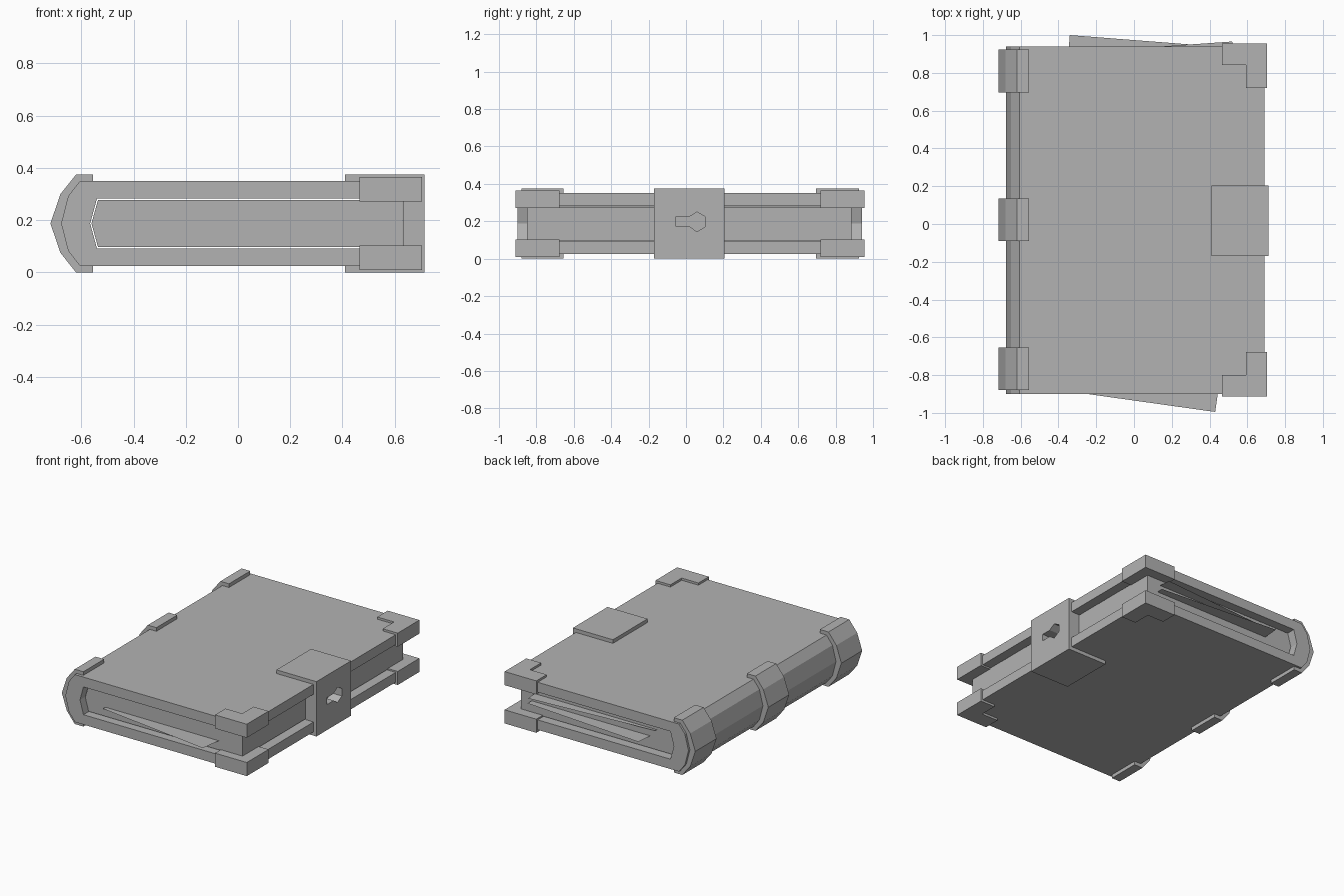
import bpy
import bmesh
from mathutils import Vector

cube = bpy.data.objects.get("Cube")
if cube:
    bpy.data.objects.remove(cube, do_unlink=True)

MID = 0.1875  # mid height of the closed book

grey = bpy.data.materials.new("plain_grey")
grey.use_nodes = True
grey.diffuse_color = (0.45, 0.45, 0.45, 1)
grey.node_tree.nodes["Principled BSDF"].inputs["Base Color"].default_value = grey.diffuse_color


def prism(name, points, shift):
    """Fill a flat outline and, if a shift is given, extrude it."""
    bm = bmesh.new()
    face = bm.faces.new([bm.verts.new(p) for p in points])
    if shift:
        new = bmesh.ops.extrude_face_region(bm, geom=[face], use_keep_orig=True)["geom"]
        moved = [v for v in new if isinstance(v, bmesh.types.BMVert)]
        bmesh.ops.translate(bm, verts=moved, vec=Vector(shift))
    bmesh.ops.recalc_face_normals(bm, faces=bm.faces)
    mesh = bpy.data.meshes.new(name)
    bm.to_mesh(mesh)
    bm.free()
    mesh.materials.append(grey)
    obj = bpy.data.objects.new(name, mesh)
    bpy.context.collection.objects.link(obj)
    return obj


def mirrored(half):
    """Complete an (x, height above middle) line below the middle."""
    return half + [(x, -h) for x, h in reversed(half) if h > 0]


def along_y(name, outline, y0, y1):
    return prism(name, [(x, y0, MID + h) for x, h in outline], (0, y1 - y0, 0))


# Cover boards and faceted spine in one C-shaped section
cover_outer = mirrored([(0.69, 0.1625), (-0.605, 0.1625), (-0.65, 0.105), (-0.677, 0)])
cover_inner = mirrored([(0.69, 0.095), (-0.54, 0.095), (-0.566, 0)])
along_y("cover", cover_outer + cover_inner[::-1], -0.9, 0.94)

# Page block
along_y("pages", mirrored([(0.63, 0.09), (-0.536, 0.09), (-0.561, 0)]), -0.85, 0.885)

# Raised bands around the spine
band_outer = mirrored([(-0.555, MID), (-0.62, MID), (-0.68, 0.112), (-0.718, 0)])
band_inner = mirrored([(-0.555, 0.16), (-0.603, 0.16), (-0.648, 0.103), (-0.674, 0)])
for place, y0, y1 in (("front", -0.88, -0.655), ("middle", -0.09, 0.135), ("back", 0.695, 0.925)):
    along_y("spine_band_" + place, band_outer + band_inner[::-1], y0, y1)

# L-shaped corner guards on both boards
for place, edge, step in (("front", -0.912, 1), ("back", 0.955, -1)):
    for level, z in (("lower", 0.01), ("upper", 0.272)):
        ell = [(0.465, 0), (0.705, 0), (0.705, 0.235), (0.592, 0.235), (0.592, 0.113), (0.465, 0.113)]
        prism("corner_guard_" + place + "_" + level,
              [(x, edge + step * d, z) for x, d in ell], (0, 0, 0.093))

# Clasp wrapped around the opening edge
clasp_outer = mirrored([(0.41, MID), (0.713, MID)])
clasp_inner = mirrored([(0.41, 0.16), (0.688, 0.16), (0.688, 0.094), (0.631, 0.094)])
clasp = along_y("clasp", clasp_outer + clasp_inner[::-1], -0.17, 0.205)

# Keyhole through the clasp
keyhole = [(-0.055, 0.175), (0.015, 0.175), (0.058, 0.145), (0.105, 0.172),
           (0.105, 0.223), (0.058, 0.25), (0.015, 0.222), (-0.055, 0.222)]
cutter = prism("keyhole_cutter", [(0.6, y, z) for y, z in keyhole], (0.2, 0, 0))
cutter.hide_render = True
cut = clasp.modifiers.new("keyhole", "BOOLEAN")
cut.operation = "DIFFERENCE"
cut.solver = "EXACT"
cut.object = cutter
bpy.context.view_layer.objects.active = clasp
bpy.ops.object.modifier_apply(modifier=cut.name)
bpy.data.objects.remove(cutter, do_unlink=True)

# Loose sheets sticking out of the page block, each with a skewed outer edge
sheets = (
    ("loose_sheet_front", (-0.41, -0.877), (0.43, -0.995), 1, 0.16),
    ("loose_sheet_back_low", (0.55, 0.931), (-0.34, 1.0), -1, 0.18),
    ("loose_sheet_back_high", (-0.4, 0.902), (0.52, 0.966), -1, 0.235),
)
for name, start, end, inward, z in sheets:
    a, b = Vector(start), Vector(end)
    side = Vector((a.y - b.y, b.x - a.x)).normalized() * 0.3
    if side.y * inward < 0:
        side = -side
    prism(name, [(p.x, p.y, z) for p in (a, b, b + side, a + side)], None)
